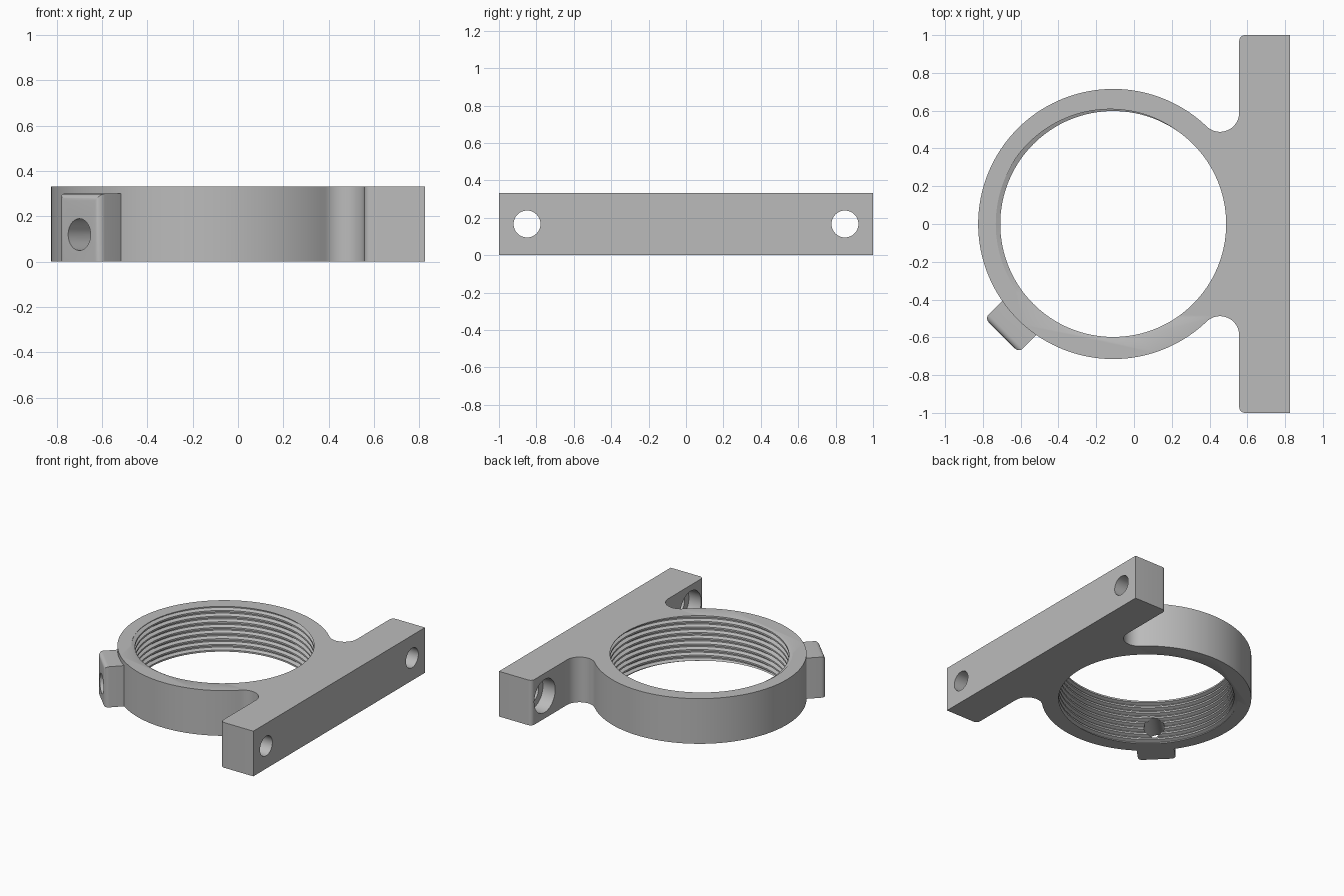
import bpy, bmesh, math
from math import sin, cos, pi, radians
from mathutils import Vector, Matrix

if "Cube" in bpy.data.objects:
    bpy.data.objects.remove(bpy.data.objects["Cube"])

H = 0.333                       # overall height
CX = -0.11                      # ring centre on x
R_OUT, R_CREST, R_ROOT = 0.715, 0.598, 0.622
BACK, FRONT = 0.557, 0.825      # mounting bar faces on x

grey = bpy.data.materials.new("grey")
grey.diffuse_color = (0.5, 0.5, 0.5, 1)
grey.use_nodes = True
grey.node_tree.nodes["Principled BSDF"].inputs["Base Color"].default_value = grey.diffuse_color


def make(name, bm):
    bmesh.ops.recalc_face_normals(bm, faces=bm.faces[:])
    mesh = bpy.data.meshes.new(name)
    bm.to_mesh(mesh)
    bm.free()
    mesh.materials.append(grey)
    ob = bpy.data.objects.new(name, mesh)
    bpy.context.collection.objects.link(ob)
    return ob


def prism(name, outline, z0, z1):
    bm = bmesh.new()
    face = bm.faces.new([bm.verts.new((x, y, z0)) for x, y in outline])
    top = bmesh.ops.extrude_face_region(bm, geom=[face])["geom"]
    verts = [g for g in top if isinstance(g, bmesh.types.BMVert)]
    bmesh.ops.translate(bm, verts=verts, vec=(0, 0, z1 - z0))
    return make(name, bm)


def rod(name, start, end, radius):
    a, b = Vector(start), Vector(end)
    turn = (b - a).to_track_quat('Z', 'Y').to_matrix().to_4x4()
    bm = bmesh.new()
    bmesh.ops.create_cone(bm, cap_ends=True, segments=48, radius1=radius, radius2=radius,
                          depth=(b - a).length, matrix=Matrix.Translation((a + b) / 2) @ turn)
    return make(name, bm)


def arc(cx, cy, r, a0, a1, n):
    return [(cx + r * cos(radians(a0 + (a1 - a0) * i / n)),
             cy + r * sin(radians(a0 + (a1 - a0) * i / n))) for i in range(n + 1)]


def combine(target, tool, operation):
    mod = target.modifiers.new(operation.lower(), 'BOOLEAN')
    mod.operation, mod.object, mod.solver = operation, tool, 'EXACT'
    bpy.context.view_layer.objects.active = target
    bpy.ops.object.modifier_apply(modifier=mod.name)
    bpy.data.objects.remove(tool)


# Ring and mounting bar share one outline; upper half is drawn, then mirrored
fx, fy, fr = BACK - 0.102, 0.59, 0.102
tangent = math.degrees(math.atan2(fy, fx - CX))
half = arc(CX, 0, R_OUT, 180, tangent, 72)
half += arc(fx, fy, fr, 180 + tangent, 360, 20)[1:]
half += arc(BACK + 0.03, 0.97, 0.03, 180, 90, 6) + [(FRONT, 1)]
outline = half + [(x, -y) for x, y in reversed(half[1:])]
body = prism("threaded_ring_bracket", outline, 0, H)

# Boss for the set screw, with rounded outer edges
tip, half_w, boss_h = 0.834, 0.128, 0.30
bm = bmesh.new()
bmesh.ops.create_cube(bm, size=1, matrix=Matrix.Translation(((tip + 0.66) / 2, 0, boss_h / 2))
                      @ Matrix.Diagonal((tip - 0.66, 2 * half_w, boss_h, 1)))
outer = [e for e in bm.edges if all(v.co.x > tip - 0.01 for v in e.verts)
         and any(v.co.z > 0.1 for v in e.verts)]
bmesh.ops.bevel(bm, geom=outer, offset=0.03, segments=5, profile=0.5, affect='EDGES')
to_boss = Matrix.Translation((CX, 0, 0)) @ Matrix.Rotation(radians(225), 4, 'Z')
bm.transform(to_boss)
combine(body, make("boss", bm), 'UNION')


# Helical thread cutter: a screw-shaped solid, one row set per pitch
def thread_cutter():
    pitch, n, turns = 0.0416, 128, 11
    profile = [(0.0, R_ROOT), (0.2, R_ROOT), (0.45, R_CREST), (0.75, R_CREST)]
    p = len(profile)
    last = p * turns
    z0 = H - 9.6 * pitch
    bm = bmesh.new()
    cols = []
    for i in range(n):
        a = 2 * pi * i / n
        col = []
        for k in range(last + 1):
            f, r = profile[k % p]
            z = z0 + (k // p + f + i / n) * pitch
            col.append(bm.verts.new((CX + r * cos(a), r * sin(a), z)))
        cols.append(col)
    for i in range(n):
        shift = p if i == n - 1 else 0
        nxt = cols[(i + 1) % n]
        for k in range(last - shift):
            bm.faces.new((cols[i][k], nxt[k + shift], nxt[k + shift + 1], cols[i][k + 1]))
    low = [c[0] for c in cols] + [cols[0][k] for k in range(p, 0, -1)]
    high = [c[last] for c in cols] + [cols[-1][last - k] for k in range(1, p + 1)]
    for loop, z in ((low, -0.3), (high, H + 0.3)):
        centre = bm.verts.new((CX, 0, z))
        for a, b in zip(loop, loop[1:] + loop[:1]):
            bm.faces.new((a, b, centre))
    return make("thread_cutter", bm)


combine(body, thread_cutter(), 'DIFFERENCE')

# Counterbored mounting holes at both ends of the bar
for y in (-0.85, 0.85):
    combine(body, rod("hole", (0.4, y, H / 2), (1, y, H / 2), 0.072), 'DIFFERENCE')
    combine(body, rod("counterbore", (BACK - 0.1, y, H / 2), (BACK + 0.1, y, H / 2), 0.122),
            'DIFFERENCE')

# Set screw hole through boss and ring wall
combine(body, rod("screw_hole", to_boss @ Vector((0.45, 0, 0.12)),
                  to_boss @ Vector((1, 0, 0.12)), 0.07), 'DIFFERENCE')

bpy.ops.object.select_all(action='DESELECT')
body.select_set(True)
bpy.context.view_layer.objects.active = body
bpy.ops.object.shade_smooth_by_angle(angle=radians(25))
